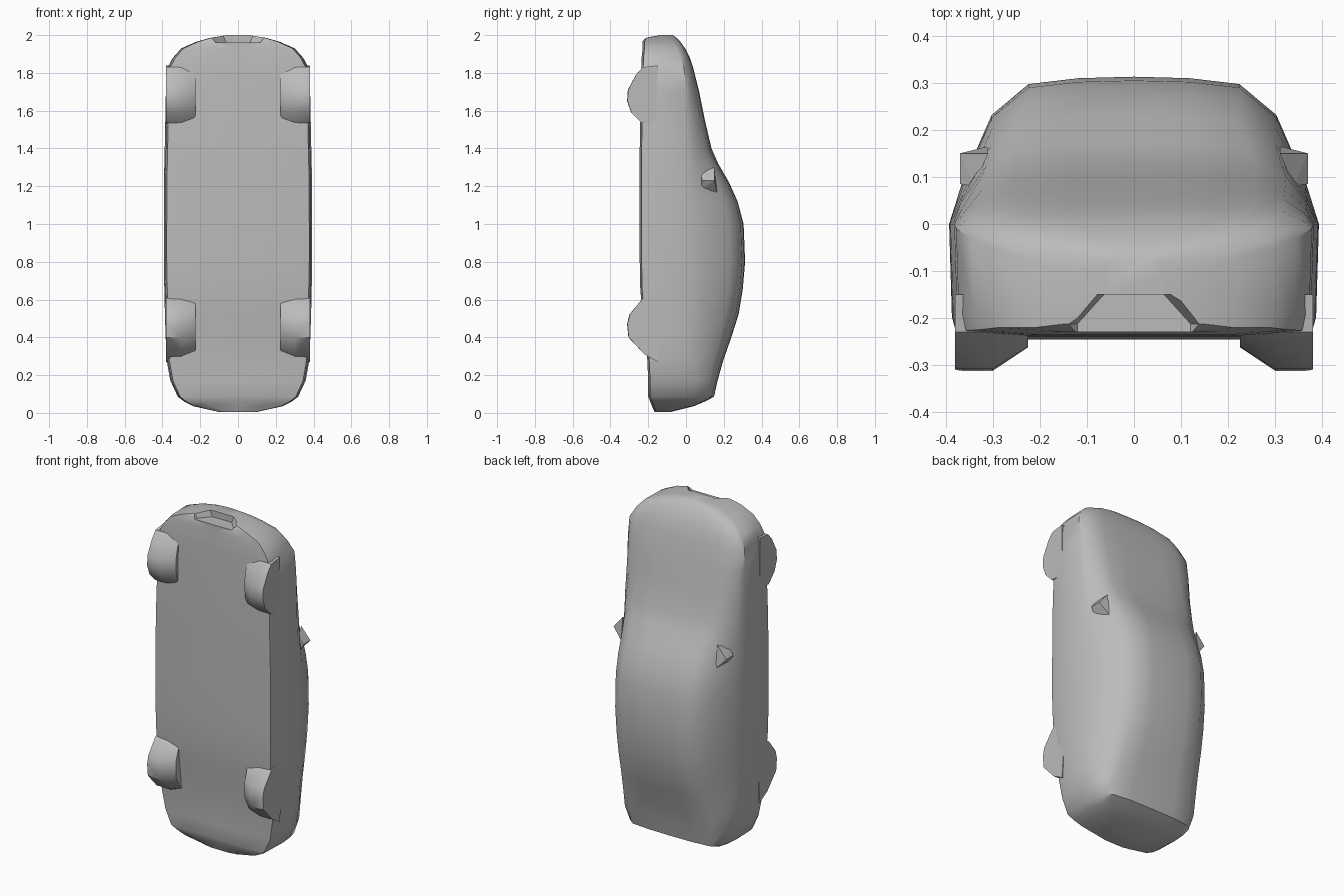
import bpy, bmesh, math
from mathutils import Vector

if "Cube" in bpy.data.objects:
    bpy.data.objects.remove(bpy.data.objects["Cube"], do_unlink=True)

paint = bpy.data.materials.new("plain grey")
paint.use_nodes = True
paint.diffuse_color = (0.5, 0.5, 0.5, 1)
bsdf = next(n for n in paint.node_tree.nodes if n.type == "BSDF_PRINCIPLED")
bsdf.inputs["Base Color"].default_value = (0.5, 0.5, 0.5, 1)
bsdf.inputs["Roughness"].default_value = 0.7


def finish(name, bm, angle=None):
    """Turn a bmesh into a named, painted object."""
    bmesh.ops.recalc_face_normals(bm, faces=bm.faces)
    mesh = bpy.data.meshes.new(name)
    bm.to_mesh(mesh)
    bm.free()
    obj = bpy.data.objects.new(name, mesh)
    bpy.context.collection.objects.link(obj)
    mesh.materials.append(paint)
    if angle:
        smooth(obj, angle)
    return obj


def smooth(obj, angle):
    bpy.ops.object.select_all(action="DESELECT")
    obj.select_set(True)
    bpy.context.view_layer.objects.active = obj
    bpy.ops.object.shade_smooth_by_angle(angle=math.radians(angle))


def loft(rings):
    """Skin closed rings of points and cap both ends."""
    bm = bmesh.new()
    loops = [[bm.verts.new(p) for p in ring] for ring in rings]
    n = len(loops[0])
    for a, b in zip(loops, loops[1:]):
        for i in range(n):
            j = (i + 1) % n
            bm.faces.new((a[i], a[j], b[j], b[i]))
    bm.faces.new(loops[0])
    bm.faces.new(loops[-1])
    return bm


# Body stations from tail to nose:
# height, half width, underside, widest line, roof, squareness
STATIONS = [
    (0.005, 0.10, -0.165, -0.13, -0.08, 0.8),
    (0.035, 0.235, -0.18, -0.06, 0.04, 0.9),
    (0.06, 0.285, -0.19, -0.04, 0.10, 1.0),
    (0.085, 0.318, -0.20, -0.03, 0.148, 1.0),
    (0.17, 0.358, -0.20, -0.01, 0.167, 0.7),
    (0.28, 0.378, -0.205, 0, 0.198, 0.3),
    (0.40, 0.383, -0.215, 0, 0.24, 0.1),
    (0.52, 0.387, -0.23, 0, 0.278, 0),
    (0.65, 0.39, -0.242, 0, 0.30, 0),
    (0.80, 0.393, -0.245, 0, 0.313, 0),
    (1.00, 0.393, -0.245, 0, 0.305, 0),
    (1.12, 0.392, -0.245, 0, 0.273, 0),
    (1.22, 0.392, -0.245, 0, 0.228, 0),
    (1.32, 0.39, -0.245, 0, 0.17, 0.2),
    (1.40, 0.388, -0.245, 0, 0.135, 0.4),
    (1.55, 0.385, -0.242, 0, 0.10, 0.4),
    (1.70, 0.382, -0.24, 0, 0.07, 0.4),
    (1.82, 0.378, -0.237, -0.01, 0.04, 0.4),
    (1.88, 0.345, -0.235, -0.03, 0.02, 0.5),
    (1.93, 0.30, -0.23, -0.05, -0.005, 0.6),
    (1.965, 0.22, -0.23, -0.075, -0.03, 0.6),
    (1.985, 0.15, -0.222, -0.10, -0.05, 0.6),
    (2.00, 0.06, -0.16, -0.11, -0.07, 0.6),
]
ROUND = [(0.93, 0.28), (0.77, 0.74), (0.57, 0.95), (0.3, 0.99)]
SQUARE = [(0.98, 0.4), (0.93, 0.75), (0.8, 0.93), (0.45, 0.99)]


def body_ring(z, w, low, mid, top, s):
    half = [(0.6 * w, low), (0.96 * w, low + 0.01),
            (0.985 * w, low + 0.2 * (mid - low)), (w, mid)]
    for (rx, ry), (qx, qy) in zip(ROUND, SQUARE):
        x, y = rx + (qx - rx) * s, ry + (qy - ry) * s
        half.append((x * w, mid + y * (top - mid)))
    ring = [(0, low)] + half + [(0, top)] + [(-x, y) for x, y in reversed(half)]
    return [(x, y, z) for x, y in ring]


body = finish("car_body", loft([body_ring(*s) for s in STATIONS]))

# Intake recess in the nose, open towards the underside
shape = [(-0.15, -0.3), (-0.15, -0.212), (-0.08, -0.15),
         (0.08, -0.15), (0.15, -0.212), (0.15, -0.3)]
cutter = finish("intake_cutter", loft([[(x * k, y, z) for x, y in shape]
                                       for z, k in ((1.962, 0.8), (2.1, 1.5))]))
cutter.hide_render = True
cut = body.modifiers.new("intake", "BOOLEAN")
cut.operation = "DIFFERENCE"
cut.solver = "EXACT"
cut.object = cutter
bpy.context.view_layer.objects.active = body
bpy.ops.object.modifier_apply(modifier=cut.name)
bpy.data.objects.remove(cutter, do_unlink=True)
smooth(body, 38)

# Wheel bulges: side outline as (y, z), sunk into the body
FRONT = [(-0.15, 1.84), (-0.23, 1.83), (-0.265, 1.79), (-0.308, 1.71),
         (-0.312, 1.65), (-0.29, 1.59), (-0.235, 1.535), (-0.15, 1.53)]
REAR = [(-0.12, 0.63), (-0.20, 0.625), (-0.235, 0.60), (-0.30, 0.52),
        (-0.312, 0.47), (-0.305, 0.40), (-0.22, 0.31), (-0.15, 0.27)]


def wheel(name, outline, side):
    mid_z = sum(z for y, z in outline) / len(outline)
    rings = []
    # outer face, tread edge, then the chamfer running inwards
    for x, reach in ((0.38, 0.97), (0.365, 1.0), (0.30, 1.0), (0.225, 0.35)):
        rings.append([(side * x, -0.235 + (y + 0.235) * (reach if y < -0.235 else 1),
                       mid_z + (z - mid_z) * (0.85 if reach < 0.5 else 1))
                      for y, z in outline])
    finish(name, loft(rings), 35)


# Door mirrors: small faceted wedges
MIRROR = [(0.37, 0.15, 1.23), (0.37, 0.085, 1.23), (0.31, 0.15, 1.30),
          (0.31, 0.165, 1.165), (0.34, 0.08, 1.27), (0.34, 0.08, 1.18)]

for label, side in (("left", 1), ("right", -1)):
    wheel("front_wheel_" + label, FRONT, side)
    wheel("rear_wheel_" + label, REAR, side)
    bm = bmesh.new()
    for x, y, z in MIRROR:
        bm.verts.new(Vector((side * x, y, z)))
    bmesh.ops.convex_hull(bm, input=bm.verts)
    finish("door_mirror_" + label, bm)
